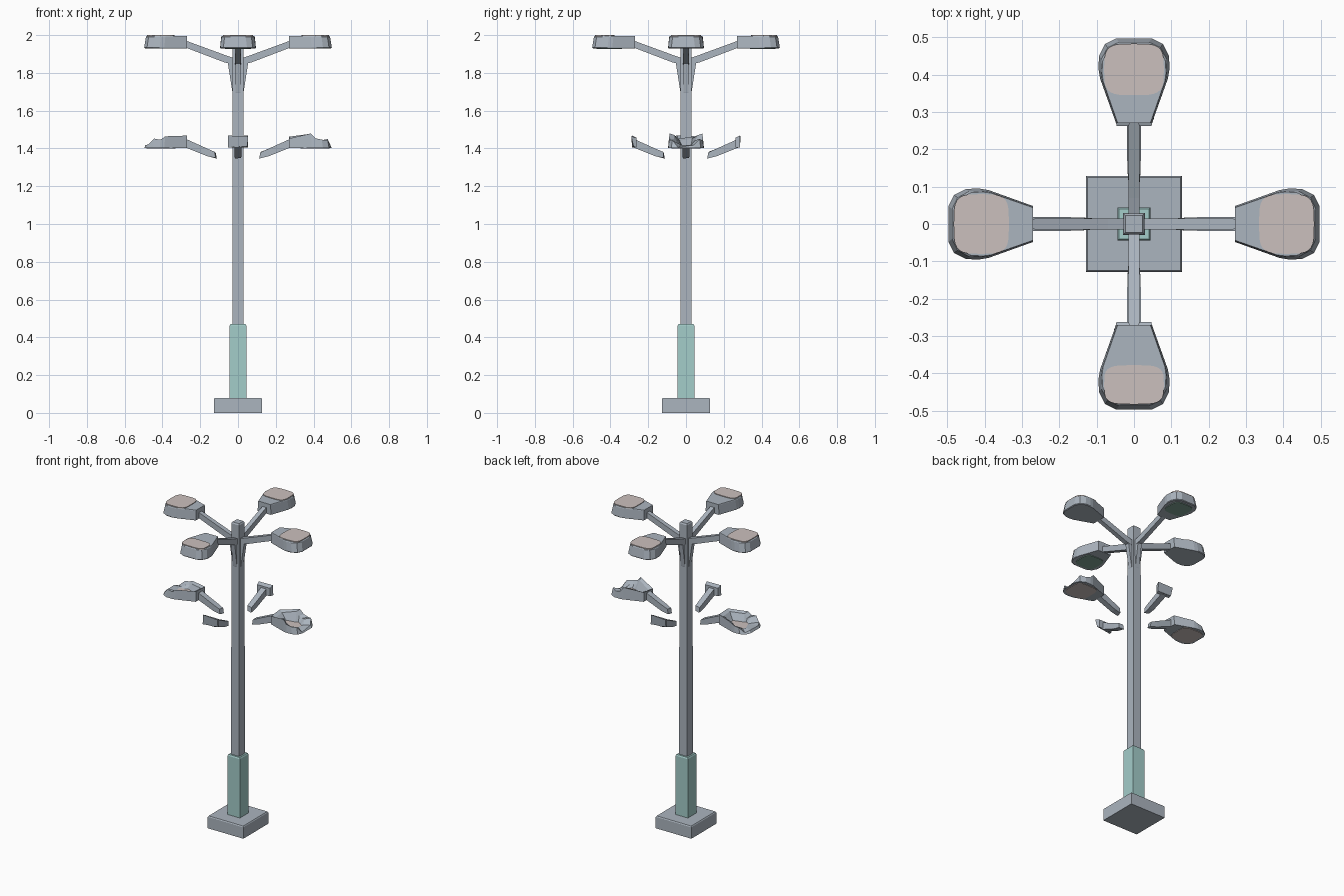
import bpy, bmesh, math, random
from mathutils import Matrix, Vector

old = bpy.data.objects.get("Cube")
if old:
    bpy.data.objects.remove(old)
random.seed(4)


def material(name, rgb):
    m = bpy.data.materials.new(name)
    m.use_nodes = True
    m.diffuse_color = (*rgb, 1)
    m.node_tree.nodes["Principled BSDF"].inputs["Base Color"].default_value = (*rgb, 1)
    return m


STEEL = material("blue grey steel", (.41, .46, .52))
TEAL = material("pale teal paint", (.37, .61, .59))
PINK = material("pale pink panel", (.60, .53, .51))
GREEN = material("dull green lens", (.22, .36, .30))


def loft(name, rings, mats=(STEEL,), angle=0, cap=True, pit=None):
    """Skin equal-length rings of points; optionally give the last cap material 1."""
    bm = bmesh.new()
    loops = [[bm.verts.new(p) for p in ring] for ring in rings]
    n = len(loops[0])
    for a, b in zip(loops, loops[1:]):
        for i in range(n):
            bm.faces.new((a[i], a[(i + 1) % n], b[(i + 1) % n], b[i]))
    bm.faces.new(loops[0][::-1])
    end = bm.faces.new(loops[-1])
    end.material_index = 1 if pit else 0
    bmesh.ops.recalc_face_normals(bm, faces=bm.faces)
    bm.transform(Matrix.Rotation(angle, 4, 'Z'))
    me = bpy.data.meshes.new(name)
    bm.to_mesh(me)
    bm.free()
    for m in mats:
        me.materials.append(m)
    ob = bpy.data.objects.new(name, me)
    bpy.context.collection.objects.link(ob)
    return ob


def square(h, z):
    return [(-h, -h, z), (h, -h, z), (h, h, z), (-h, h, z)]


def upright(r, w, low, high):
    """Rectangular cross-section of an arm, standing at distance r."""
    return [(r, -w, low), (r, w, low), (r, w, high), (r, -w, high)]


def head_outline(inset=0):
    """Teardrop lamp outline pointing along +x, narrow end inward."""
    half = [(.27, .048), (.39, .091), (.415, .095), (.45, .094), (.482, .078), (.497, .048)]
    side = []
    for r, w in half:
        k = (r - .27) / .23
        side.append((r - inset * k, w - inset * (.3 + .5 * k)))
    return side + [(r, -w) for r, w in reversed(side)]


def at(outline, z):
    return [(x, y, z) for x, y in outline]


def plate(name, r0, r1, w, z0, z1, mat, angle):
    """Thin rounded panel lying flat on a lamp."""
    ring = []
    for i in range(28):
        t = 2 * math.pi * i / 28
        c, s = math.cos(t), math.sin(t)
        ring.append(((r0 + r1) / 2 + (r1 - r0) / 2 * math.copysign(abs(c) ** .5, c),
                     w * math.copysign(abs(s) ** .5, s)))
    loft(name, [at(ring, z0), at(ring, z1)], (mat,), angle)


# Base, painted sleeve and mast
loft("base_block", [square(.128, 0), square(.128, .074), square(.124, .08)])
loft("painted_sleeve", [square(.044, .08), square(.044, .462), square(.040, .47)], (TEAL,))
loft("mast", [square(.029, .46), square(.028, 1.97), square(.023, 1.978)])

# Four intact lamps on the upper arms
SIDES = [("left", 0, .335), ("back", 1, .345), ("right", 2, .335), ("front", 3, .378)]
for side, turn, panel_start in SIDES:
    a = turn * math.pi / 2
    loft(side + "_upper_arm", [upright(.01, .015, 1.84, 1.875), upright(.07, .015, 1.855, 1.895),
                               upright(.28, .014, 1.935, 1.972)], angle=a)
    loft(side + "_arm_gusset", [upright(.02, .014, 1.68, 1.87), upright(.03, .014, 1.70, 1.88),
                                upright(.055, .014, 1.86, 1.89)], angle=a)
    loft(side + "_lamp_head", [at(head_outline(.004), 1.93), at(head_outline(), 1.934),
                               at(head_outline(.010), 1.991), at(head_outline(.015), 1.996)], angle=a)
    plate(side + "_lamp_panel", panel_start, .483, .080, 1.992, 2.0, PINK, a)
    if turn % 2:
        plate(side + "_lamp_lens", .34, .475, .068, 1.926, 1.934, GREEN, a)

# Snapped-off lower arms
for side, turn, panel_start in SIDES:
    a = turn * math.pi / 2
    jag = random.uniform(-.006, .006)
    tip = [(.112, -.016, 1.346), (.118, .016, 1.350), (.125 + jag, .016, 1.382), (.118, -.016, 1.378)]
    loft(side + "_broken_arm", [tip, upright(.16, .018, 1.358, 1.398),
                                upright(.275, .019, 1.404, 1.45)], angle=a)

# Torn lamp stubs at front and back
for side, turn in (("back", 1), ("front", 3)):
    outer = [(.285, -.054, 1.405), (.278, .05, 1.412), (.290, .054, 1.464), (.286, -.052, 1.468)]
    loft(side + "_torn_stub", [upright(.262, .046, 1.404, 1.456), outer], angle=turn * math.pi / 2)

# Ragged half-lamps at left and right: a dish with a torn rim
RIMS = {
    "left": (0, [1.462, 1.478, 1.452, 1.442, 1.450, 1.418]),
    "right": (2, [1.468, 1.464, 1.446, 1.452, 1.422, 1.416]),
}
for side, (turn, rim) in RIMS.items():
    a = turn * math.pi / 2
    low, top, lip = head_outline(), head_outline(.008), head_outline(.022)
    heights = rim + [z + random.uniform(-.014, .006) for z in reversed(rim)]
    rough = [(x, y, z) for (x, y), z in zip(top, heights)]
    # Torn shelf that stays high near the arm and dips toward the tip
    shelf = [(x + (.37 - x) * .22, y * .8, max(1.418, z - random.uniform(.004, .016)))
             for (x, y), z in zip(lip, heights)]
    floor = [(.40 + (x - .40) * random.uniform(.4, .62), y * random.uniform(.45, .65), 1.414)
             for x, y in lip]
    loft(side + "_broken_lamp", [at(low, 1.402), rough, shelf, floor], (STEEL, PINK), a, pit=True)
    plate(side + "_broken_lens", .30 + .03, .485, .076, 1.399, 1.404, PINK, a)
